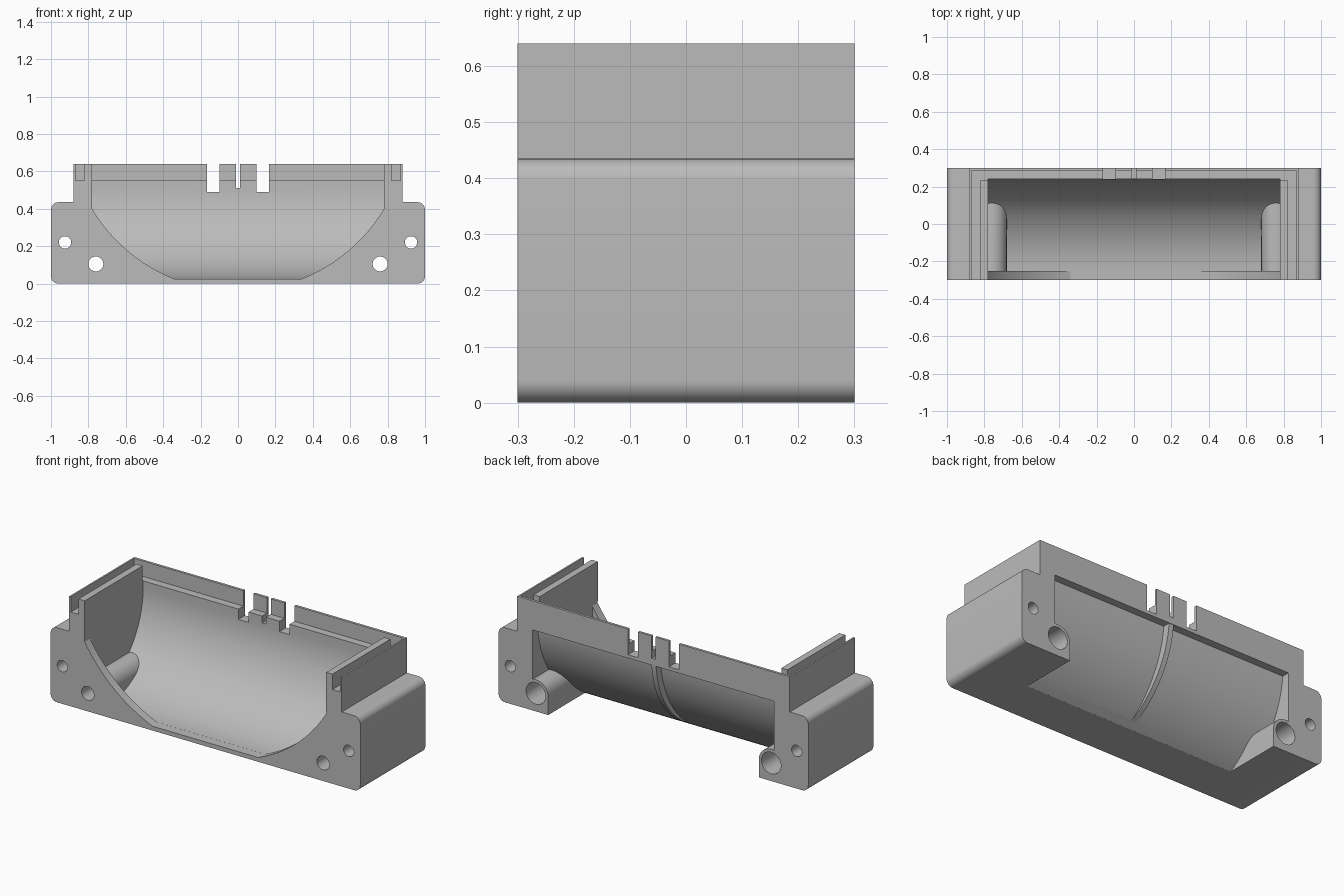
import bpy, bmesh
from math import sin, cos, atan2, pi, sqrt, radians

cube = bpy.data.objects.get("Cube")
if cube:
    bpy.data.objects.remove(cube, do_unlink=True)

grey = bpy.data.materials.new("plain_grey")
grey.use_nodes = True
grey.diffuse_color = (0.5, 0.5, 0.5, 1)
grey.node_tree.nodes["Principled BSDF"].inputs["Base Color"].default_value = (0.5, 0.5, 0.5, 1)


def arc(c, r, a0, a1, n=24):
    """Points on a circle of centre c, from angle a0 to a1."""
    return [(c[0] + r * cos(a0 + (a1 - a0) * i / n),
             c[1] + r * sin(a0 + (a1 - a0) * i / n)) for i in range(n + 1)]


def prism(name, pts, axis, lo, hi):
    """Extrude a profile: xz points along y, or yz points along x."""
    def place(p, t):
        return (p[0], t, p[1]) if axis == "y" else (t, p[0], p[1])
    bm = bmesh.new()
    a = [bm.verts.new(place(p, lo)) for p in pts]
    b = [bm.verts.new(place(p, hi)) for p in pts]
    bm.faces.new(a)
    bm.faces.new(b[::-1])
    for i in range(len(pts)):
        j = (i + 1) % len(pts)
        bm.faces.new((a[i], b[i], b[j], a[j]))
    bmesh.ops.recalc_face_normals(bm, faces=bm.faces)
    me = bpy.data.meshes.new(name)
    bm.to_mesh(me)
    bm.free()
    me.materials.append(grey)
    ob = bpy.data.objects.new(name, me)
    bpy.context.collection.objects.link(ob)
    return ob


def box(name, x0, x1, y0, y1, z0, z1):
    return prism(name, [(x0, z0), (x1, z0), (x1, z1), (x0, z1)], "y", y0, y1)


def rod(name, x, z, r, y0, y1):
    return prism(name, arc((x, z), r, 0, 2 * pi, 40)[:-1], "y", y0, y1)


def combine(tool, operation="DIFFERENCE"):
    """Apply a boolean to the body and discard the tool."""
    mod = body.modifiers.new(tool.name, "BOOLEAN")
    mod.operation, mod.solver, mod.object = operation, "EXACT", tool
    bpy.ops.object.modifier_apply(modifier=mod.name)
    bpy.data.objects.remove(tool, do_unlink=True)


# Stepped body with rounded outer corners
half = arc((0.96, 0.04), 0.04, -pi / 2, 0, 8) + arc((0.96, 0.395), 0.04, 0, pi / 2, 8)
half += [(0.88, 0.435), (0.88, 0.64)]
body = prism("tray_body", half + [(-x, z) for x, z in reversed(half)], "y", -0.3, 0.3)
bpy.context.view_layer.objects.active = body
body.select_set(True)

# Curved trough inside
centre = (-0.25, 0.515)
trough = [(-0.25, 0.8)] + arc(centre, 0.49, -pi / 2, 0) + [(0.24, 0.8)]
combine(prism("trough_cut", trough, "x", -0.78, 0.78))

# Hollow under the trough, open at the back
mid = (-0.362, 0.53)
start = atan2(-mid[1], -0.04 - mid[0])
end = atan2(0.47 - mid[1], 0.255 - mid[0])
under = arc(mid, 0.62, start, end) + [(0.5, 0.47), (0.5, -0.2), (-0.04, -0.2)]
combine(prism("underside_cut", under, "x", -0.78, 0.78))

# Central rib on the back of the trough
r_out, r_in = 0.549, 0.5
rib = arc(centre, r_out, -atan2(0.515, sqrt(r_out ** 2 - 0.515 ** 2)), -0.06)
rib += arc(centre, r_in, -0.06, -1.42)
combine(prism("rear_rib", rib, "x", -0.015, 0.015), "UNION")

# Screw bosses and their holes
for s in (-1, 1):
    boss = arc((s * 0.76, 0.105), 0.08, 0, pi) + [(s * 0.76 - 0.08, 0), (s * 0.76 + 0.08, 0)]
    combine(prism("screw_boss", boss, "y", -0.28, 0.3), "UNION")
    combine(rod("screw_hole", s * 0.76, 0.105, 0.04, -0.5, 0.5))
    combine(rod("counterbore", s * 0.76, 0.105, 0.063, -0.2, 0.5))
    combine(rod("side_hole", s * 0.925, 0.22, 0.033, -0.5, 0.5))

# Arched opening through the front wall
edge = atan2(0.025 - 0.87, 0.34)
top = atan2(0.4 - 0.87, 0.78)
side = arc((0, 0.87), 0.911, edge, top) + [(0.78, 0.41), (0.78, 0.8)]
combine(prism("front_arch", side + [(-x, z) for x, z in reversed(side)], "y", -0.5, -0.245))

# Panel groove along the sides and the ledge along the back
for s in (-1, 1):
    x0, x1 = sorted((s * 0.82, s * 0.87))
    combine(box("side_groove", x0, x1, -0.5, 0.285, 0.55, 0.8))
combine(box("rear_ledge", -0.87, 0.87, 0.235, 0.285, 0.55, 0.8))

# Cable notches and slit in the back wall
for x0, x1, z in ((-0.165, -0.1, 0.49), (-0.012, 0.012, 0.51), (0.1, 0.165, 0.49)):
    combine(box("rear_notch", x0, x1, 0.2, 0.5, z, 0.8))

bpy.ops.object.shade_smooth_by_angle(angle=radians(20))
